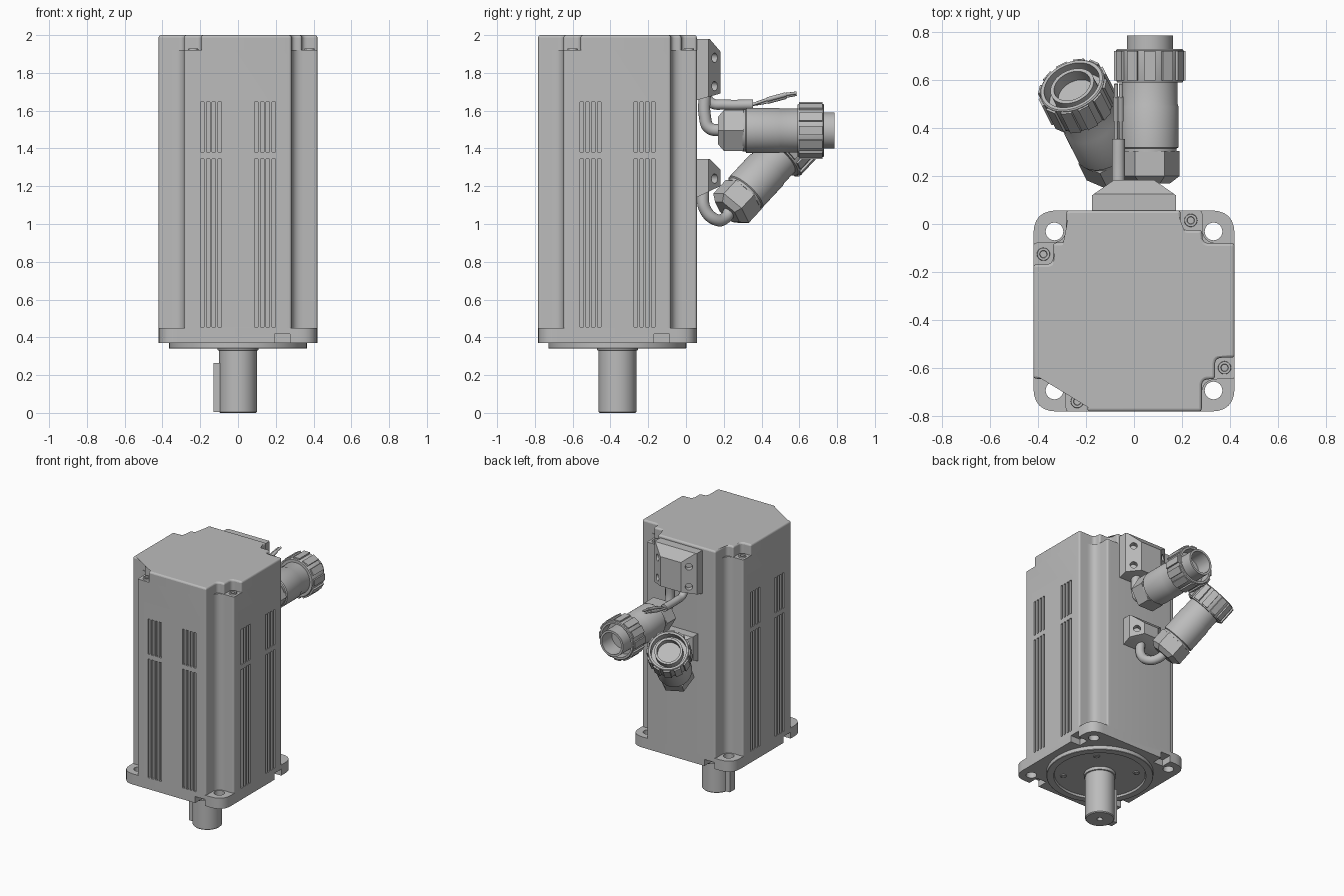
import bpy, bmesh, math
from mathutils import Vector, Matrix

if "Cube" in bpy.data.objects:
    bpy.data.objects.remove(bpy.data.objects["Cube"], do_unlink=True)

grey = bpy.data.materials.new("machined_grey")
grey.use_nodes = True
grey.diffuse_color = (0.5, 0.5, 0.5, 1)
grey.node_tree.nodes["Principled BSDF"].inputs["Base Color"].default_value = (0.5, 0.5, 0.5, 1)

CY = -0.363      # motor axis in y
H = 0.42         # half width of the motor
AXIS = Matrix.Translation((0, CY, 0))
TURNS = [Matrix.Rotation(-math.pi / 2 * k, 4, 'Z') for k in range(4)]


def make(name, bm, matrix=Matrix()):
    bmesh.ops.transform(bm, matrix=matrix, verts=bm.verts)
    bmesh.ops.recalc_face_normals(bm, faces=bm.faces)
    me = bpy.data.meshes.new(name)
    bm.to_mesh(me)
    bm.free()
    ob = bpy.data.objects.new(name, me)
    bpy.context.collection.objects.link(ob)
    me.materials.append(grey)
    smooth(ob)
    return ob


def smooth(ob):
    bpy.ops.object.select_all(action='DESELECT')
    ob.select_set(True)
    bpy.context.view_layer.objects.active = ob
    bpy.ops.object.shade_smooth_by_angle(angle=math.radians(32))


def bake(ob):
    # Turn the modifier result into the final mesh
    dg = bpy.context.evaluated_depsgraph_get()
    me = bpy.data.meshes.new_from_object(ob.evaluated_get(dg))
    ob.modifiers.clear()
    ob.data = me
    smooth(ob)


def cut(ob, bm):
    cutter = make("cutter", bm)
    cutter.hide_render = True
    mod = ob.modifiers.new("cut", 'BOOLEAN')
    mod.object, mod.operation, mod.solver = cutter, 'DIFFERENCE', 'EXACT'
    bake(ob)
    bpy.data.objects.remove(cutter, do_unlink=True)


def add_box(bm, lo, hi, matrix=Matrix()):
    lo, hi = Vector(lo), Vector(hi)
    size = Matrix.Diagonal((*(hi - lo), 1))
    bmesh.ops.create_cube(bm, size=1, matrix=matrix @ Matrix.Translation((lo + hi) / 2) @ size)


def add_cyl(bm, radius, depth, matrix, segments=24):
    bmesh.ops.create_cone(bm, cap_ends=True, segments=segments, radius1=radius,
                          radius2=radius, depth=depth, matrix=matrix)


def rounded(corners, steps=6):
    # Round each (x, y, radius) corner of an outline
    out = []
    for i, (x, y, r) in enumerate(corners):
        p = Vector((x, y, 0))
        if not r:
            out.append(p)
            continue
        a = p + (Vector((*corners[i - 1][:2], 0)) - p).normalized() * r
        b = p + (Vector((*corners[(i + 1) % len(corners)][:2], 0)) - p).normalized() * r
        out += [a.lerp(p, t).lerp(p.lerp(b, t), t) for t in (k / steps for k in range(steps + 1))]
    return out


def four_way(quadrant):
    # Repeat one corner of an outline around the motor axis
    pts = []
    for m in TURNS:
        for x, y, r in quadrant:
            v = m @ Vector((x, y, 0))
            pts.append((v.x, v.y, r))
    return rounded(pts)


def prism(points, z0, z1):
    bm = bmesh.new()
    face = bm.faces.new([bm.verts.new((p[0], p[1], z0)) for p in points])
    top = bmesh.ops.extrude_face_region(bm, geom=[face])["geom"]
    bmesh.ops.translate(bm, vec=(0, 0, z1 - z0),
                        verts=[g for g in top if isinstance(g, bmesh.types.BMVert)])
    return bm


def lathe(name, profile, matrix, segments=48):
    bm = bmesh.new()
    vs = [bm.verts.new((r, 0, z)) for r, z in profile]
    es = [bm.edges.new(pair) for pair in zip(vs, vs[1:])]
    bmesh.ops.spin(bm, geom=vs + es, cent=(0, 0, 0), axis=(0, 0, 1),
                   angle=math.tau, steps=segments)
    bmesh.ops.remove_doubles(bm, verts=bm.verts, dist=1e-5)
    return make(name, bm, matrix)


def cable(name, points, radius):
    cu = bpy.data.curves.new(name, 'CURVE')
    cu.dimensions, cu.bevel_depth, cu.bevel_resolution = '3D', radius, 4
    cu.use_fill_caps = True
    sp = cu.splines.new('BEZIER')
    sp.bezier_points.add(len(points) - 1)
    for bp, p in zip(sp.bezier_points, points):
        bp.co = p
        bp.handle_left_type = bp.handle_right_type = 'AUTO'
    ob = bpy.data.objects.new(name, cu)
    bpy.context.collection.objects.link(ob)
    cu.materials.append(grey)


# Housing with relieved corners and cooling grooves on three sides
housing = make("housing", prism(four_way([(0.285, H, 0.015), (0.285, 0.283, 0.065), (H, 0.283, 0.015)]),
                                0.45, 1.92), AXIS)
bm = bmesh.new()
for turn in TURNS[1:]:
    for side in (-0.143, 0.143):
        for k in range(4):
            x = side + (k - 1.5) * 0.031
            for z0, z1 in ((0.455, 1.345), (1.38, 1.645)):
                add_box(bm, (x - 0.009, H - 0.015, z0), (x + 0.009, H + 0.02, z1), AXIS @ turn)
cut(housing, bm)

# End cap with screw recesses and a soft top edge
cap = make("end_cap", prism(four_way([(0.195, H, 0.015), (0.195, 0.338, 0.03), (0.285, 0.338, 0.015),
                                      (0.285, 0.283, 0.03), (H, 0.283, 0.015)]), 1.92, 2.0), AXIS)
bm = bmesh.new()
bm.from_mesh(cap.data)
rim = [e for e in bm.edges if all(v.co.z > 1.99 for v in e.verts)]
bmesh.ops.bevel(bm, geom=rim, offset=0.012, segments=3, profile=0.5, affect='EDGES')
bm.to_mesh(cap.data)
bm.free()
smooth(cap)
for turn in TURNS:
    lathe("cap_screw", [(0, 1.922), (0.014, 1.922), (0.016, 1.93), (0.026, 1.93), (0.028, 1.915)],
          AXIS @ turn @ Matrix.Translation((0.237, 0.378, 0)), 20)

# Mounting flange with bolt holes and underside slots
flange = make("mounting_flange", prism(four_way([(H, H, 0.1)]), 0.37, 0.45), AXIS)
bm = bmesh.new()
for turn in TURNS:
    add_cyl(bm, 0.037, 0.3, AXIS @ turn @ Matrix.Translation((0.332, 0.332, 0.41)))
    add_box(bm, (-0.275, 0.34, 0.3), (-0.193, 0.5, 0.418), AXIS @ turn)
cut(flange, bm)

# Pilot, shaft and key
lathe("pilot_ring", [(0, 0.355), (0.31, 0.355), (0.315, 0.34), (0.362, 0.34), (0.365, 0.343), (0.365, 0.38)],
      AXIS, 64)
for k in range(4):
    spot = Matrix.Rotation(math.tau * (k + 0.5) / 4, 4, 'Z') @ Matrix.Translation((0.25, 0, 0))
    lathe("pilot_screw", [(0, 0.354), (0.012, 0.354), (0.013, 0.349), (0.022, 0.349), (0.022, 0.36)],
          AXIS @ spot, 16)
lathe("shaft", [(0, 0.035), (0.02, 0.025), (0.02, 0), (0.094, 0), (0.1, 0.006), (0.1, 0.33),
                (0.108, 0.332), (0.108, 0.37)], AXIS)
bm = bmesh.new()
add_box(bm, (-0.13, -0.03, 0.006), (-0.05, 0.03, 0.265))
make("shaft_key", bm, AXIS)


def cable_block(name, wide, narrow, z0, z1, slope, foot, hole_heights):
    # Faceted cable outlet with sloping top and drilled side facets
    bm = prism([(-wide, 0.05), (wide, 0.05), (wide, 0.12), (narrow, 0.183), (-narrow, 0.183), (-wide, 0.12)],
               z0, z1)
    for co, no in (((0, 0.125, z1), (0, slope, 0.06)), ((0, 0.055, z0), (0, foot, -0.125))):
        bmesh.ops.bisect_plane(bm, geom=bm.verts[:] + bm.edges[:] + bm.faces[:], plane_co=co,
                               plane_no=no, clear_outer=True)
        bmesh.ops.holes_fill(bm, edges=bm.edges[:])
    block = make(name, bm)
    bm = bmesh.new()
    for s in (-1, 1):
        normal = Vector((s * 0.063, wide - narrow, 0))
        for z in hole_heights:
            spot = Matrix.Translation((s * (wide + narrow) / 2, 0.152, z))
            add_cyl(bm, 0.025, 0.08, spot @ normal.to_track_quat('Z', 'Y').to_matrix().to_4x4(), 20)
    cut(block, bm)


cable_block("upper_cable_block", 0.175, 0.085, 1.655, 1.98, 0.07, 0.035, (1.73, 1.88))
cable_block("lower_cable_block", 0.14, 0.06, 1.14, 1.345, 0.06, 0.06, (1.24,))


def connector(name, start, direction, sleeve_end):
    # Hex gland, barrel, ribbed coupling and inner sleeve along one axis
    m = Matrix.Translation(start) @ Vector(direction).to_track_quat('Z', 'Y').to_matrix().to_4x4()
    lathe(name + "_gland", [(0, 0), (0.085, 0), (0.124, 0.03), (0.124, 0.135), (0, 0.135)], m, 6)
    lathe(name + "_barrel", [(0, 0.13), (0.112, 0.13), (0.112, 0.145), (0.12, 0.15), (0.12, 0.32),
                             (0.116, 0.33), (0.116, 0.48), (0, 0.48)], m)
    lathe(name + "_coupling", [(0.1, 0.42), (0.136, 0.42), (0.141, 0.43), (0.141, 0.555), (0.136, 0.56),
                               (0.122, 0.56), (0.122, 0.49), (0.08, 0.49)], m)
    lathe(name + "_sleeve", [(0.096, 0.47), (0.096, sleeve_end), (0.08, sleeve_end), (0.08, 0.5), (0, 0.5)], m)
    bm = bmesh.new()
    for k in range(12):
        add_box(bm, (0.13, -0.024, 0.428), (0.15, 0.024, 0.552), Matrix.Rotation(math.tau * k / 12, 4, 'Z'))
    make(name + "_ribs", bm, m)


connector("upper_connector", (0.066, 0.17, 1.495), (0, 1, 0), 0.617)
connector("lower_connector", (-0.077, 0.219, 1.063), (-0.327, 0.644, 0.692), 0.555)

# Cables, side lead and its bare wires
cable("upper_cable", [(0.066, 0.1, 1.7), (0.066, 0.1, 1.57), (0.066, 0.122, 1.51), (0.066, 0.2, 1.495)], 0.032)
cable("lower_cable", [(0.02, 0.09, 1.18), (0.02, 0.1, 1.08), (0, 0.16, 1.022), (-0.04, 0.205, 1.03),
                      (-0.085, 0.24, 1.085)], 0.032)
cable("side_lead", [(-0.065, 0.1, 1.68), (-0.065, 0.14, 1.638), (-0.065, 0.2, 1.632), (-0.065, 0.355, 1.632)], 0.027)
for s in (-1, 1):
    x = -0.065 + s * 0.01
    cable("lead_wire", [(x, 0.35, 1.632), (x, 0.42, 1.65 + s * 0.006), (x, 0.5, 1.675 + s * 0.006),
                        (x, 0.585, 1.69 + s * 0.004)], 0.008)
    cable("wire_terminal", [(x, 0.43, 1.653 + s * 0.006), (x, 0.53, 1.68 + s * 0.006)], 0.012)
